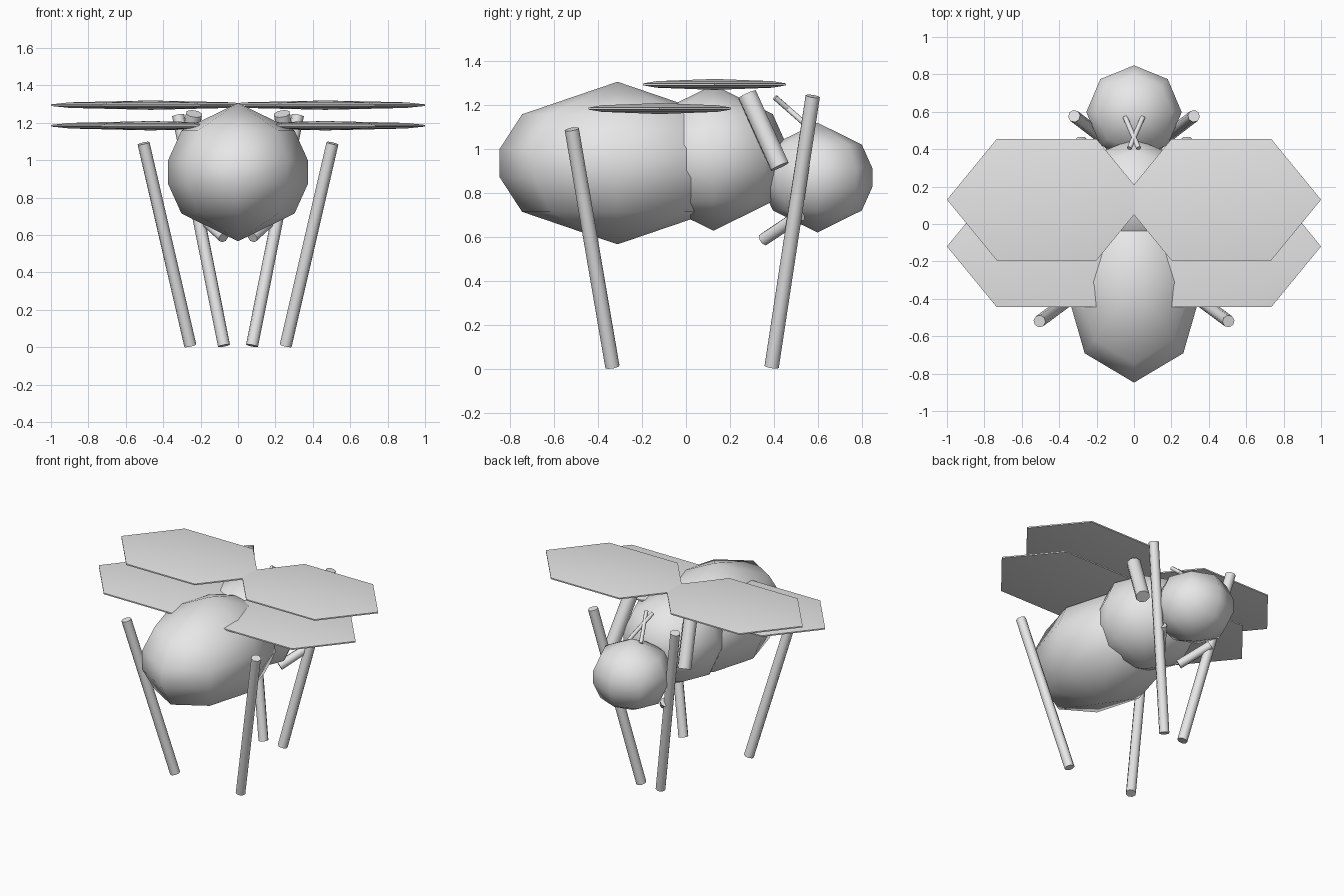
import bpy, bmesh, math
from mathutils import Vector

if "Cube" in bpy.data.objects:
    bpy.data.objects.remove(bpy.data.objects["Cube"])

grey = bpy.data.materials.new("plain_grey")
grey.diffuse_color = (0.8, 0.8, 0.8, 1)
grey.use_nodes = True
grey.node_tree.nodes["Principled BSDF"].inputs["Base Color"].default_value = grey.diffuse_color

# Vertical profile shared by all rounded parts: (radius, height) fractions
PROFILE = [(0.81, -0.6), (1.0, -0.176), (1.0, 0.176), (0.81, 0.6)]


def finish(bm, name, angle=None):
    bmesh.ops.recalc_face_normals(bm, faces=bm.faces)
    me = bpy.data.meshes.new(name)
    bm.to_mesh(me)
    bm.free()
    me.materials.append(grey)
    ob = bpy.data.objects.new(name, me)
    bpy.context.collection.objects.link(ob)
    bpy.ops.object.select_all(action='DESELECT')
    ob.select_set(True)
    bpy.context.view_layer.objects.active = ob
    if angle is None:
        bpy.ops.object.shade_smooth()
    else:
        bpy.ops.object.shade_smooth_by_angle(angle=math.radians(angle))
    return ob


def blob(name, centre, radii, sides, angle=None):
    """Low-poly ellipsoid with poles on z."""
    bm = bmesh.new()
    c, (rx, ry, rz) = Vector(centre), radii
    rings = []
    for r, h in PROFILE:
        rings.append([bm.verts.new(c + Vector((
            rx * r * math.cos(math.tau * i / sides),
            ry * r * math.sin(math.tau * i / sides), rz * h)))
            for i in range(sides)])
    low = bm.verts.new(c - Vector((0, 0, rz)))
    high = bm.verts.new(c + Vector((0, 0, rz)))
    for i in range(sides):
        j = (i + 1) % sides
        bm.faces.new((low, rings[0][j], rings[0][i]))
        bm.faces.new((high, rings[-1][i], rings[-1][j]))
        for a, b in zip(rings, rings[1:]):
            bm.faces.new((a[i], a[j], b[j], b[i]))
    return finish(bm, name, angle)


def rod(name, a, b, radius, sides=8):
    """Straight capped cylinder between two points."""
    a, b = Vector(a), Vector(b)
    bm = bmesh.new()
    bmesh.ops.create_cone(bm, cap_ends=True, segments=sides, radius1=radius,
                          radius2=radius, depth=(b - a).length)
    turn = (b - a).to_track_quat('Z', 'Y').to_matrix()
    bmesh.ops.rotate(bm, verts=bm.verts, matrix=turn, cent=(0, 0, 0))
    bmesh.ops.translate(bm, verts=bm.verts, vec=(a + b) / 2)
    return finish(bm, name, 50)


# Body
blob("abdomen", (0, -0.312, 0.936), (0.373, 0.536, 0.37), 8)
blob("thorax", (0, 0.125, 0.96), (0.333, 0.333, 0.332), 8)
blob("head", (0, 0.598, 0.87), (0.255, 0.25, 0.25), 8)

for side, s in (("left", -1), ("right", 1)):
    # Wings: flattened six-sided lenses
    blob(side + "_upper_wing", (s * 0.467, 0.13, 1.294),
         (0.533, 0.375, 0.025), 6, 35)
    blob(side + "_lower_wing", (s * 0.467, -0.12, 1.184),
         (0.533, 0.375, 0.025), 6, 35)
    # Legs
    rod(side + "_rear_leg", (s * 0.255, -0.335, 0.008), (s * 0.505, -0.52, 1.09), 0.033)
    rod(side + "_front_leg", (s * 0.075, 0.39, 0.008), (s * 0.32, 0.577, 1.24), 0.033)
    # Short limbs beside the thorax and under the head
    rod(side + "_shoulder_limb", (s * 0.285, 0.427, 0.92), (s * 0.235, 0.278, 1.248), 0.046)
    rod(side + "_lower_limb", (s * 0.077, 0.352, 0.587), (s * 0.2, 0.52, 0.70), 0.03)
    # Crossing antennae
    rod(side + "_antenna", (s * 0.047, 0.57, 1.09), (s * -0.025, 0.405, 1.235), 0.013)
